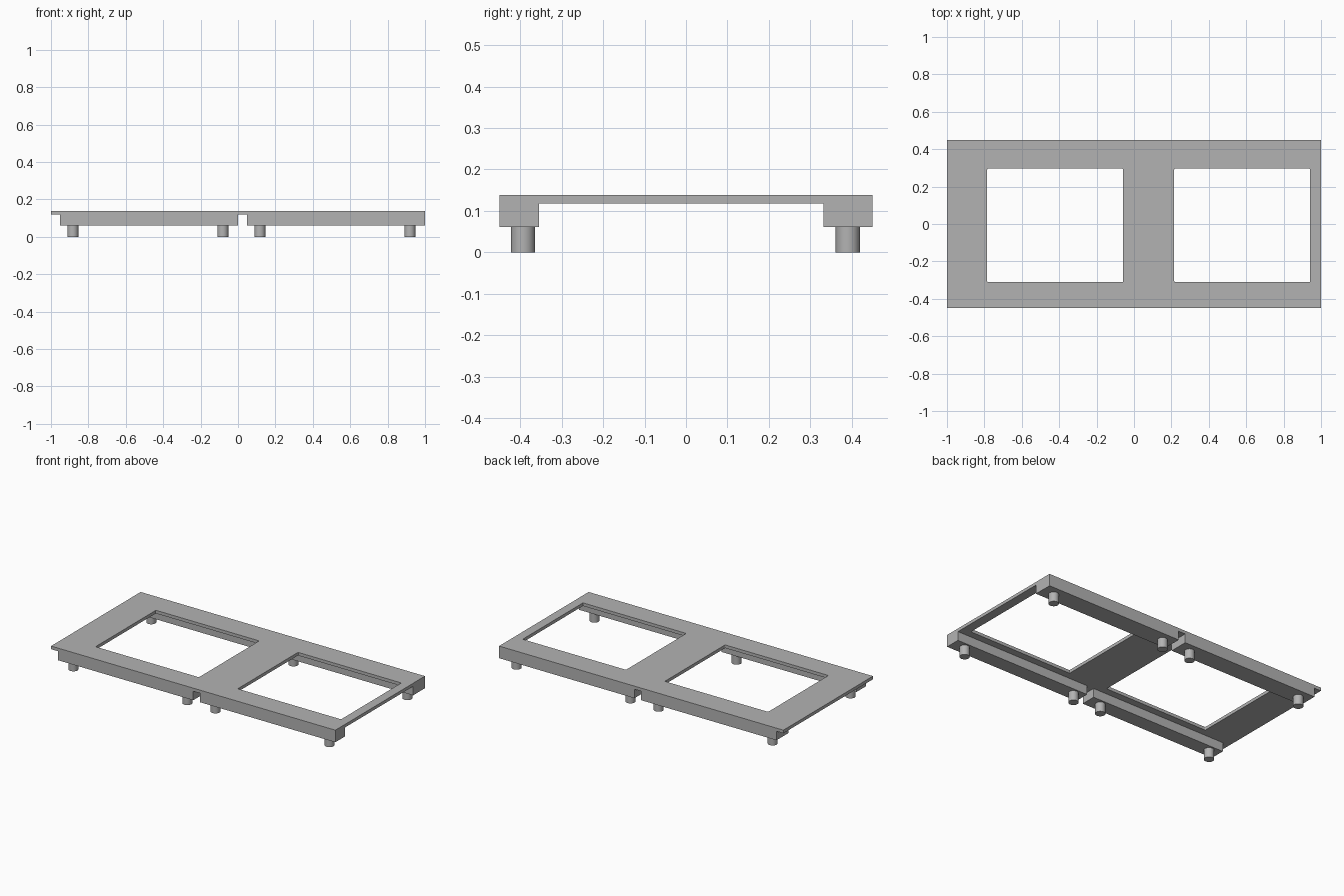
import bpy, bmesh, math
from mathutils import Vector

cube = bpy.data.objects.get("Cube")
if cube:
    bpy.data.objects.remove(cube, do_unlink=True)

# Material
grey = bpy.data.materials.new("plain grey")
grey.use_nodes = True
colour = (0.45, 0.45, 0.45, 1)
grey.diffuse_color = colour
grey.node_tree.nodes["Principled BSDF"].inputs["Base Color"].default_value = colour

# Main heights and rail edges
TOP, PLATE_UNDER, RAIL_UNDER = 0.138, 0.118, 0.061
HALF_DEPTH = 0.45
FRONT_RAIL_IN, BACK_RAIL_IN = -0.355, 0.331


def box(name, low, high, corner=0):
    """Box between two corners, optionally with rounded upright edges."""
    low, high = Vector(low), Vector(high)
    bm = bmesh.new()
    bmesh.ops.create_cube(bm, size=1)
    bmesh.ops.scale(bm, vec=high - low, verts=bm.verts)
    bmesh.ops.translate(bm, vec=(low + high) / 2, verts=bm.verts)
    if corner:
        upright = [e for e in bm.edges
                   if abs(e.verts[0].co.z - e.verts[1].co.z) > 0.01]
        bmesh.ops.bevel(bm, geom=upright, offset=corner, segments=3,
                        profile=0.5, affect='EDGES')
    mesh = bpy.data.meshes.new(name)
    bm.to_mesh(mesh)
    bm.free()
    obj = bpy.data.objects.new(name, mesh)
    bpy.context.collection.objects.link(obj)
    mesh.materials.append(grey)
    return obj


def cut(target, cutter):
    """Subtract the cutter from the target and discard it."""
    cutter.hide_render = True
    mod = target.modifiers.new("cut", 'BOOLEAN')
    mod.operation = 'DIFFERENCE'
    mod.solver = 'EXACT'
    mod.object = cutter
    bpy.context.view_layer.objects.active = target
    bpy.ops.object.modifier_apply(modifier=mod.name)
    bpy.data.objects.remove(cutter, do_unlink=True)


# Frame: a slab with the underside hollowed so two rows of rails remain
frame = box("frame", (-1, -HALF_DEPTH, RAIL_UNDER), (1, HALF_DEPTH, TOP))
cut(frame, box("channel", (-2, FRONT_RAIL_IN, -1), (2, BACK_RAIL_IN, PLATE_UNDER)))

# Gaps at the rail ends, leaving only the thin plate above
for x0, x1 in ((-2, -0.952), (0, 0.048)):
    cut(frame, box("rail_gap", (x0, -1, -1), (x1, 1, PLATE_UNDER)))

# Two window openings
for x0 in (-0.785, 0.215):
    cut(frame, box("window", (x0, -0.31, -1), (x0 + 0.727, 0.296, 1), corner=0.005))

# Round pegs under each rail
for row, y in (("front", -0.393), ("back", 0.39)):
    for i, x in enumerate((-0.883, -0.081, 0.117, 0.919)):
        bpy.ops.mesh.primitive_cylinder_add(vertices=32, radius=0.029,
                                            depth=RAIL_UNDER,
                                            location=(x, y, RAIL_UNDER / 2))
        peg = bpy.context.object
        peg.name = f"{row}_peg_{i + 1}"
        peg.data.materials.append(grey)
        bpy.ops.object.shade_smooth_by_angle(angle=math.radians(30))
